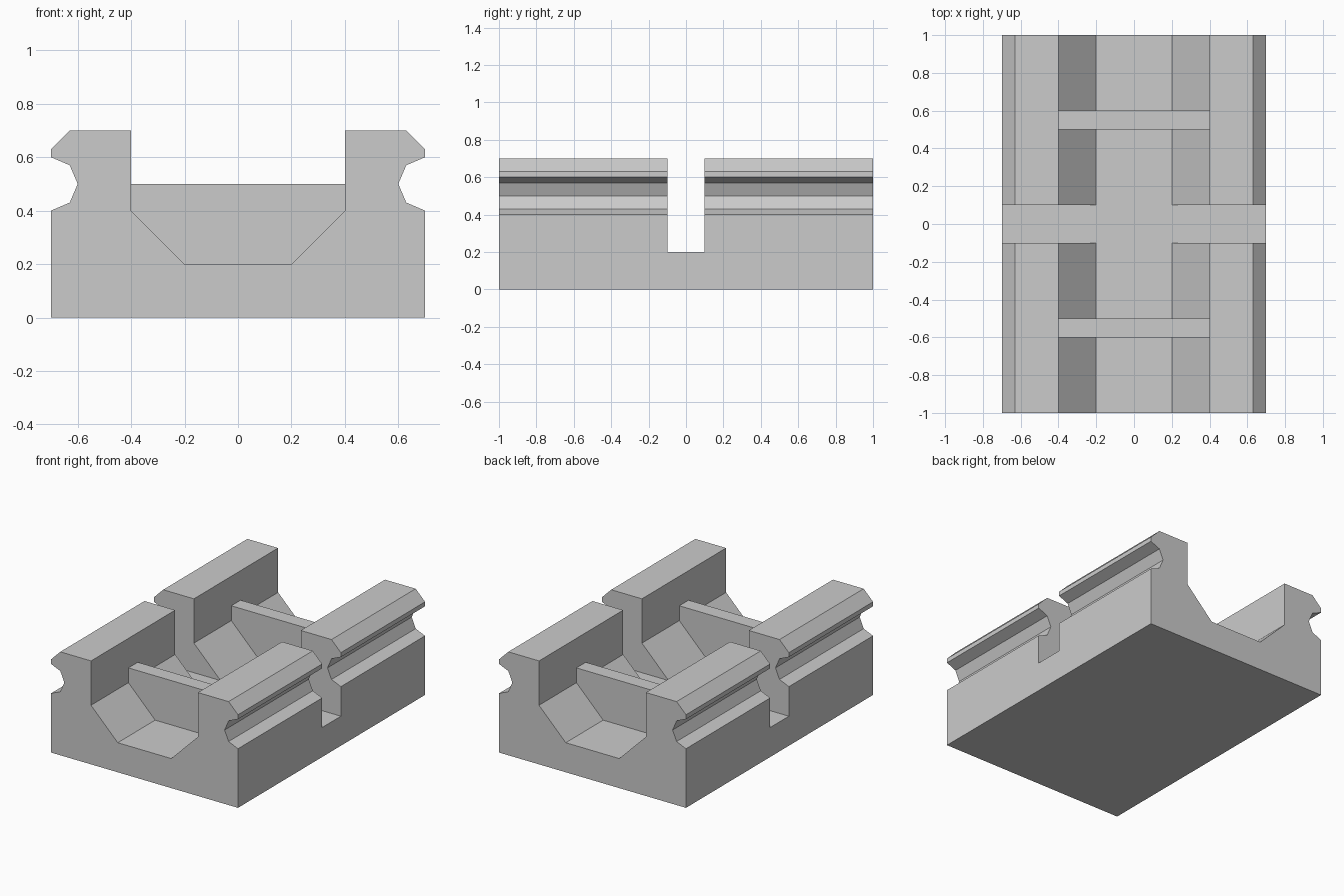
import bpy
import bmesh

if "Cube" in bpy.data.objects:
    bpy.data.objects.remove(bpy.data.objects["Cube"])

grey = bpy.data.materials.new("light_grey")
grey.diffuse_color = (0.6, 0.6, 0.6, 1)
grey.use_nodes = True
grey.node_tree.nodes["Principled BSDF"].inputs["Base Color"].default_value = grey.diffuse_color


def prism(name, half, y0, y1):
    """Extrude a mirrored (x, z) half profile from y0 to y1."""
    outline = half + [(-x, z) for x, z in reversed(half)]
    bm = bmesh.new()
    face = bm.faces.new([bm.verts.new((x, y0, z)) for x, z in outline])
    grown = bmesh.ops.extrude_face_region(bm, geom=[face], use_keep_orig=True)
    moved = [v for v in grown["geom"] if isinstance(v, bmesh.types.BMVert)]
    bmesh.ops.translate(bm, verts=moved, vec=(0, y1 - y0, 0))
    bmesh.ops.recalc_face_normals(bm, faces=bm.faces)
    mesh = bpy.data.meshes.new(name)
    bm.to_mesh(mesh)
    bm.free()
    mesh.materials.append(grey)
    obj = bpy.data.objects.new(name, mesh)
    bpy.context.collection.objects.link(obj)
    return obj


# Block with grooved, chamfered side rails and a bevelled channel
body = prism("channel_block", [
    (0.7, 0), (0.7, 0.4), (0.63, 0.43), (0.6, 0.5), (0.63, 0.57), (0.7, 0.6),
    (0.7, 0.63), (0.63, 0.7), (0.4, 0.7), (0.4, 0.4), (0.2, 0.2)], -1, 1)

# Cross slot through both rails, down to the channel floor
cutter = prism("slot_cutter", [(0.9, 0.2), (0.9, 0.9)], -0.1, 0.1)
cutter.hide_render = True
cutter.hide_viewport = True
slot = body.modifiers.new("cross_slot", "BOOLEAN")
slot.operation = "DIFFERENCE"
slot.solver = "EXACT"
slot.object = cutter

# Thin ribs filling the channel
for name, y in (("front_rib", -0.6), ("back_rib", 0.5)):
    prism(name, [(0.2, 0.2), (0.4, 0.4), (0.4, 0.5)], y, y + 0.1)
